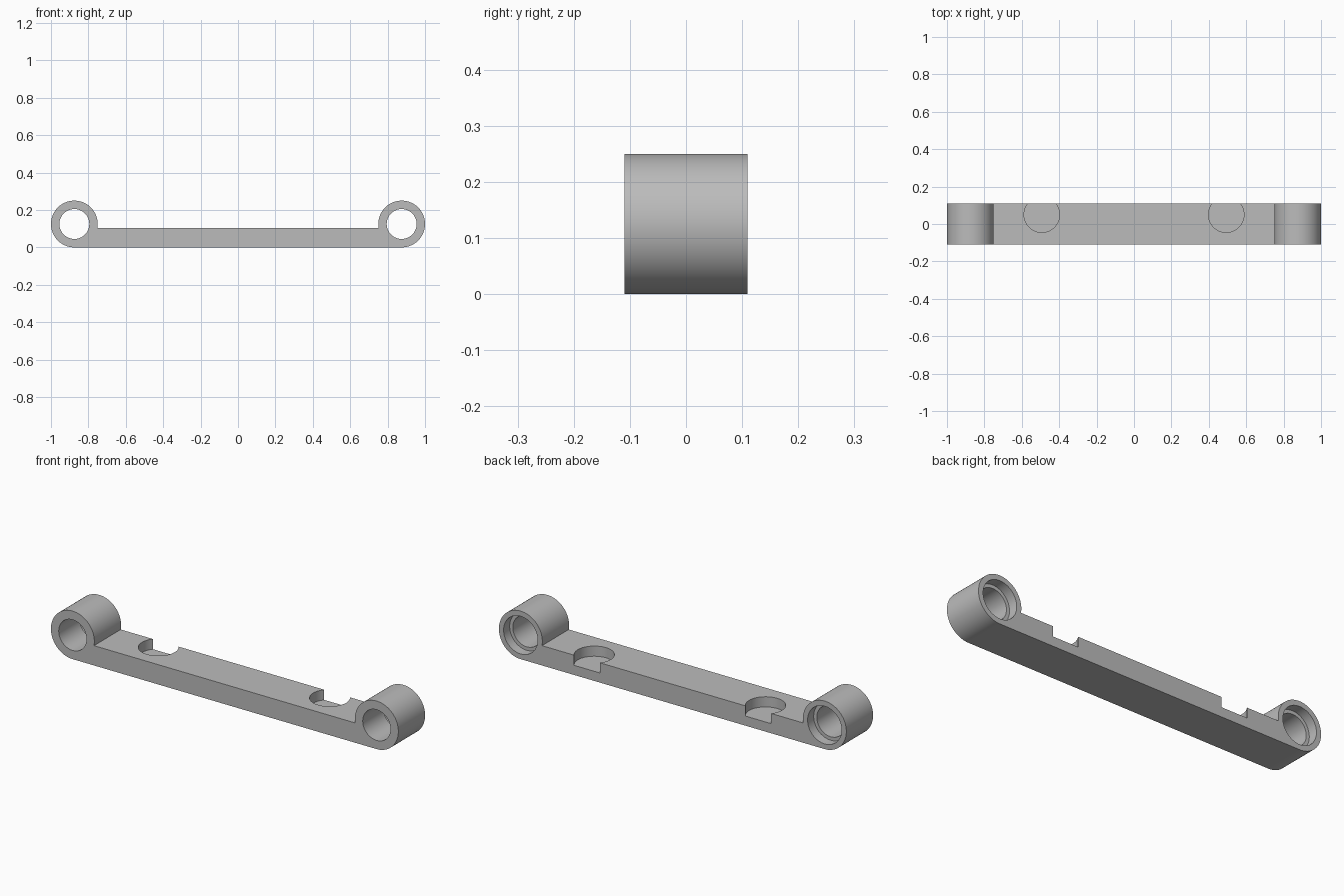
import bpy, bmesh, math
from mathutils import Matrix

if "Cube" in bpy.data.objects:
    bpy.data.objects.remove(bpy.data.objects["Cube"])

R, CX, CZ = 0.125, 0.875, 0.125      # end eyes
HALF, TOP = 0.11, 0.103              # half depth, bar top
SEG = 96

grey = bpy.data.materials.new("plain grey")
grey.diffuse_color = (0.5, 0.5, 0.5, 1)
grey.use_nodes = True
grey.node_tree.nodes["Principled BSDF"].inputs["Base Color"].default_value = grey.diffuse_color


def make_object(name, bm):
    bmesh.ops.recalc_face_normals(bm, faces=bm.faces)
    mesh = bpy.data.meshes.new(name)
    bm.to_mesh(mesh)
    bm.free()
    mesh.materials.append(grey)
    ob = bpy.data.objects.new(name, mesh)
    bpy.context.collection.objects.link(ob)
    return ob


def cylinder(name, r, length, loc, along_y):
    bm = bmesh.new()
    rot = Matrix.Rotation(math.pi / 2, 4, 'X') if along_y else Matrix()
    bmesh.ops.create_cone(bm, cap_ends=True, segments=SEG, radius1=r, radius2=r,
                          depth=length, matrix=Matrix.Translation(loc) @ rot)
    ob = make_object(name, bm)
    ob.hide_render = True
    return ob


# Link body: side profile with round eyes, extruded front to back
a0 = math.pi - math.asin((CZ - TOP) / R) * -1   # where bar top meets the right eye
a1 = -math.pi / 2                               # where the bar bottom meets it
a0 -= 2 * math.pi
n = 72
start, end = a1, a0 + 2 * math.pi
right = [(CX + R * math.cos(start + (end - start) * i / n),
          CZ + R * math.sin(start + (end - start) * i / n)) for i in range(n + 1)]
profile = right + [(-x, z) for x, z in reversed(right)]
bm = bmesh.new()
face = bm.faces.new([bm.verts.new((x, -HALF, z)) for x, z in profile])
ext = bmesh.ops.extrude_face_region(bm, geom=[face])
bmesh.ops.translate(bm, vec=(0, 2 * HALF, 0),
                    verts=[v for v in ext["geom"] if isinstance(v, bmesh.types.BMVert)])
body = make_object("link_body", bm)

# Cutters: through holes, rear counterbores, round pockets open at the back
cutters = []
for s in (-1, 1):
    cutters += [
        cylinder("eye_hole", 0.08, 1, (s * CX, 0, CZ), True),
        cylinder("counterbore", 0.098, 0.1, (s * CX, HALF, CZ), True),
        cylinder("pocket", 0.095, 0.2, (s * 0.493, 0.05, 0.05 + 0.1), False),
    ]
for c in cutters:
    mod = body.modifiers.new(c.name, 'BOOLEAN')
    mod.operation = 'DIFFERENCE'
    mod.solver = 'EXACT'
    mod.object = c

# Bake the cuts and remove the cutters
deps = bpy.context.evaluated_depsgraph_get()
cut_mesh = bpy.data.meshes.new_from_object(body.evaluated_get(deps))
body.modifiers.clear()
body.data = cut_mesh
for c in cutters:
    bpy.data.objects.remove(c)
cut_mesh.materials.clear()
cut_mesh.materials.append(grey)
for p in cut_mesh.polygons:
    p.material_index = 0

# Smooth curves, sharp rims
bpy.ops.object.select_all(action='DESELECT')
body.select_set(True)
bpy.context.view_layer.objects.active = body
bpy.ops.object.shade_smooth_by_angle(angle=math.radians(30))
